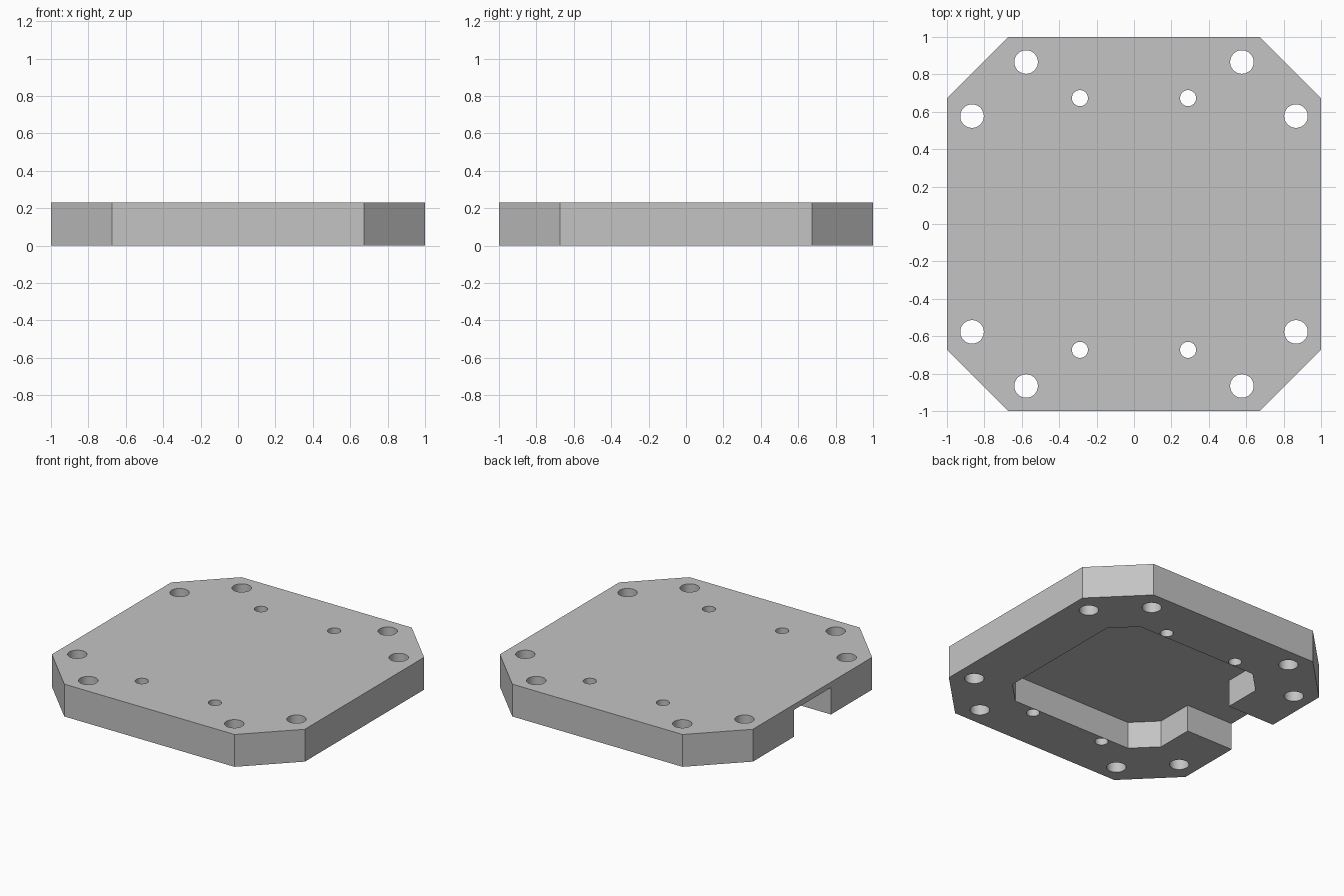
import bpy
import bmesh
import math

cube = bpy.data.objects.get("Cube")
if cube:
    bpy.data.objects.remove(cube, do_unlink=True)

HEIGHT = 0.231
POCKET_DEPTH = 0.192


def octagon(half, corner):
    """Square outline with chamfered corners, counter-clockwise from the right edge."""
    return [(half, -corner), (half, corner), (corner, half), (-corner, half),
            (-half, corner), (-half, -corner), (-corner, -half), (corner, -half)]


def circle(x, y, radius, sides=40):
    return [(x + radius * math.cos(math.tau * i / sides),
             y + radius * math.sin(math.tau * i / sides)) for i in range(sides)]


def prism(bm, outline, bottom, top):
    """Add a closed extrusion of an outline."""
    face = bm.faces.new([bm.verts.new((x, y, bottom)) for x, y in outline])
    extruded = bmesh.ops.extrude_face_region(bm, geom=[face], use_keep_orig=True)
    for item in extruded["geom"]:
        if isinstance(item, bmesh.types.BMVert):
            item.co.z = top


def make_object(name, bm):
    bmesh.ops.recalc_face_normals(bm, faces=bm.faces[:])
    mesh = bpy.data.meshes.new(name)
    bm.to_mesh(mesh)
    bm.free()
    obj = bpy.data.objects.new(name, mesh)
    bpy.context.collection.objects.link(obj)
    return obj


# Grey material
grey = bpy.data.materials.new("light_grey")
grey.use_nodes = True
colour = (0.55, 0.55, 0.55, 1.0)
grey.diffuse_color = colour
grey.node_tree.nodes["Principled BSDF"].inputs["Base Color"].default_value = colour

# Chamfered plate body
bm = bmesh.new()
prism(bm, octagon(1.0, 0.673), 0, HEIGHT)
plate = make_object("mounting_plate", bm)
plate.data.materials.append(grey)

# Underside pocket with a channel running out through the -x edge
bm = bmesh.new()
pocket = octagon(0.628, 0.475)
channel = 0.208
pocket[5:5] = [(-0.628, channel), (-1.1, channel), (-1.1, -channel), (-0.628, -channel)]
prism(bm, pocket, -0.1, POCKET_DEPTH)

# Through holes: two large and one small in each quarter
for sx in (-1, 1):
    for sy in (-1, 1):
        for x, y, radius in ((0.577, 0.866, 0.063), (0.866, 0.577, 0.063),
                             (0.289, 0.673, 0.043)):
            prism(bm, circle(sx * x, sy * y, radius), -0.1, HEIGHT + 0.1)
cutter = make_object("pocket_and_hole_cutter", bm)
cutter.data.materials.append(grey)
cutter.hide_render = True

# Cut the plate and drop the cutter
cut = plate.modifiers.new("cut", 'BOOLEAN')
cut.operation = 'DIFFERENCE'
cut.solver = 'EXACT'
cut.object = cutter
bpy.ops.object.select_all(action='DESELECT')
plate.select_set(True)
bpy.context.view_layer.objects.active = plate
bpy.ops.object.modifier_apply(modifier=cut.name)
bpy.data.objects.remove(cutter, do_unlink=True)

# Smooth hole walls, sharp edges elsewhere
bpy.ops.object.shade_smooth_by_angle(angle=math.radians(30))
